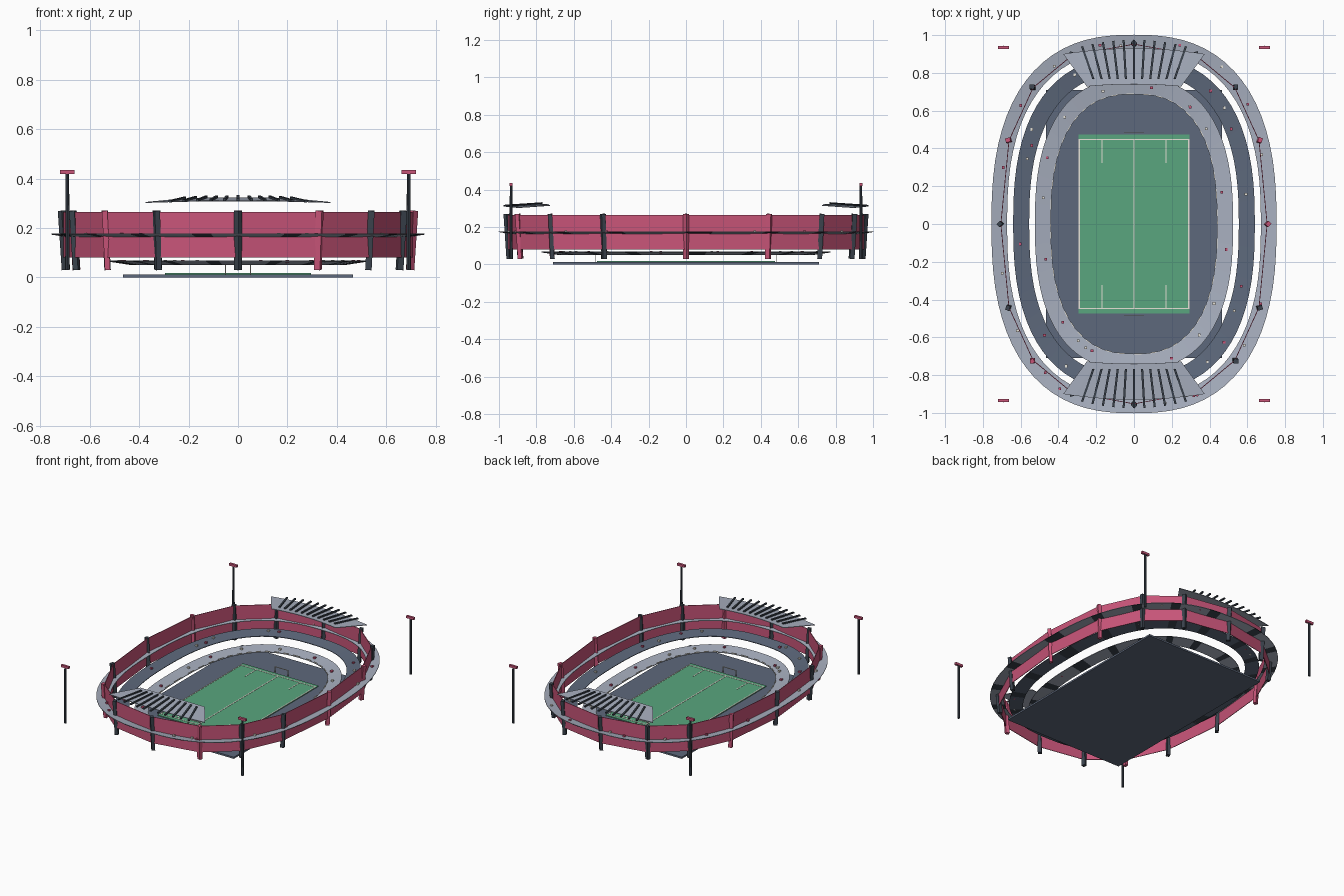
import bpy, bmesh, math, random
from mathutils import Vector, Matrix

if "Cube" in bpy.data.objects:
    bpy.data.objects.remove(bpy.data.objects["Cube"], do_unlink=True)
random.seed(4)


def material(name, r, g, b):
    m = bpy.data.materials.new(name)
    m.use_nodes = True
    m.diffuse_color = (r, g, b, 1)
    m.node_tree.nodes["Principled BSDF"].inputs["Base Color"].default_value = (r, g, b, 1)
    return m


PINK = material("pink panel", .58, .09, .19)
LIGHT = material("light grey stand", .39, .43, .52)
SLATE = material("slate blue", .11, .14, .2)
DARK = material("dark steel", .045, .058, .077)
GREEN = material("grass green", .1, .38, .21)
CREAM = material("cream", .8, .77, .69)


def finish(name, bm, *mats):
    bmesh.ops.recalc_face_normals(bm, faces=bm.faces)
    me = bpy.data.meshes.new(name)
    bm.to_mesh(me)
    bm.free()
    for m in mats:
        me.materials.append(m)
    ob = bpy.data.objects.new(name, me)
    bpy.context.collection.objects.link(ob)
    return ob


def add_box(bm, centre, size, turn=0):
    mat = (Matrix.Translation(centre) @ Matrix.Rotation(turn, 4, 'Z')
           @ Matrix.Diagonal((*size, 1)))
    bmesh.ops.create_cube(bm, size=1, matrix=mat)


def add_beam(bm, start, end, width, depth, turn=0):
    """Square bar between two points."""
    start, end = Vector(start), Vector(end)
    d = end - start
    mat = (Matrix.Translation((start + end) / 2) @ d.to_track_quat('Z', 'Y').to_matrix().to_4x4()
           @ Matrix.Rotation(turn, 4, 'Z') @ Matrix.Diagonal((width, depth, d.length, 1)))
    bmesh.ops.create_cube(bm, size=1, matrix=mat)


def oval(t, a, z):
    """Point on the rounded oval of half-width a; its half-length is longer."""
    c, s = math.cos(t), math.sin(t)
    return Vector((math.copysign(abs(c) ** .8, c) * a,
                   math.copysign(abs(s) ** .8, s) * (a + .247), z))


def oval_band(name, profile, count, mats, rule=None):
    """Sweep a closed (half-width, height) profile around the oval."""
    bm = bmesh.new()
    rings = [[bm.verts.new(oval(i * math.tau / count, a, z)) for a, z in profile]
             for i in range(count)]
    n = len(profile)
    for i in range(count):
        p, q = rings[i], rings[(i + 1) % count]
        for j in range(n):
            k = (j + 1) % n
            f = bm.faces.new((p[j], q[j], q[k], p[k]))
            f.material_index = rule(i, j) if rule else 0
    return finish(name, bm, *mats)


def box_part(name, centre, size, mat):
    bm = bmesh.new()
    add_box(bm, centre, size)
    return finish(name, bm, mat)


# Ground slab and pitch
box_part("ground_slab", (0, 0, .006), (.93, 1.42, .012), SLATE)
box_part("pitch", (0, 0, .0145), (.59, .95, .005), GREEN)

# Painted pitch lines
bm = bmesh.new()
for x in (-.29, 0, .29):
    add_box(bm, (x, 0, .0175), (.007, .9, .002))
for y in (-1, 1):
    add_box(bm, (0, y * .447, .0175), (.587, .007, .002))
    for x in (-.17, .17):
        add_box(bm, (x, y * .385, .0175), (.006, .125, .002))
finish("pitch_lines", bm, CREAM)

# Goals
for side, label in ((-1, "front"), (1, "back")):
    bm = bmesh.new()
    y = side * .483
    for x in (-.05, .05):
        add_box(bm, (x, y, .035), (.004, .004, .045))
    add_box(bm, (0, y, .056), (.104, .004, .004))
    finish(label + "_goal", bm, CREAM)

# Three sloping seating tiers
tiers = {"lower": (.44, .525, .055, LIGHT), "middle": (.555, .64, .11, SLATE),
         "upper": (.672, .755, .164, LIGHT)}
for name, (a, b, z, mat) in tiers.items():
    oval_band(name + "_tier", [(a, z), (b, z + .013), (b, z + .009), (a, z - .004)], 72,
              (mat, DARK), lambda i, j: int(j in (1, 2) and i % 4 == 0))

# Dashed rail along the lower tier
bm = bmesh.new()
for i in range(0, 96, 2):
    add_beam(bm, oval(i * math.tau / 96, .441, .059),
             oval((i + 1) * math.tau / 96, .441, .059), .005, .005)
finish("lower_rail", bm, CREAM)

# Small markers scattered over the tiers
for label, mat in (("pink", PINK), ("cream", CREAM)):
    bm = bmesh.new()
    for a, b, z, _ in tiers.values():
        for i in range(9):
            t = (i + random.random()) * math.tau / 9
            add_box(bm, oval(t, (a + b) / 2 + random.uniform(-.015, .015), z + .01),
                    (.014, .014, .012))
    finish(label + "_markers", bm, mat)

# Outer wall of flat panels
oval_band("outer_wall", [(.703, .08), (.703, .265), (.707, .265), (.707, .08)], 16, (PINK,))

# Leaning pillars at the panel joints
for i in range(16):
    t = i * math.tau / 16
    bm = bmesh.new()
    foot, head = oval(t, .696, .03), oval(t, .712, .27)
    add_beam(bm, foot, head, .022, .026, math.pi / 4)
    finish(f"pillar_{i + 1}", bm, PINK if i in (0, 1, 7, 10, 13) else DARK)

# Canopies and their fanned beams
for side, label in ((-1, "front"), (1, "back")):
    bm = bmesh.new()
    rows = []
    for i in range(13):
        u = i / 6 - 1
        bow = 1 - u * u
        rows.append([bm.verts.new((.375 * u, side * (.9 + .03 * bow), .305 + .007 * bow)),
                     bm.verts.new((.25 * u, side * (.728 + .012 * bow), .317 + .007 * bow))])
    for p, q in zip(rows, rows[1:]):
        bm.faces.new((p[0], q[0], q[1], p[1]))
    roof = finish(label + "_canopy", bm, LIGHT)
    roof.modifiers.new("thickness", 'SOLIDIFY').thickness = .004
    bm = bmesh.new()
    for i in range(11):
        u = i / 5 - 1
        bow = 1 - u * u
        add_beam(bm, (.275 * u, side * (.94 + .035 * bow), .308 + .006 * bow),
                 (.215 * u, side * .768, .322 + .006 * bow), .011, .009)
    finish(label + "_canopy_beams", bm, DARK)

# Corner floodlights
for sx, xl in ((-1, "right"), (1, "left")):
    for sy, yl in ((-1, "front"), (1, "back")):
        x, y = sx * .69, sy * .935
        bm = bmesh.new()
        bmesh.ops.create_cone(bm, cap_ends=True, segments=8, radius1=.009, radius2=.007,
                              depth=.4, matrix=Matrix.Translation((x, y, .23)))
        finish(f"{yl}_{xl}_light_pole", bm, DARK)
        box_part(f"{yl}_{xl}_light_head", (x, y, .427), (.058, .016, .016), PINK)
